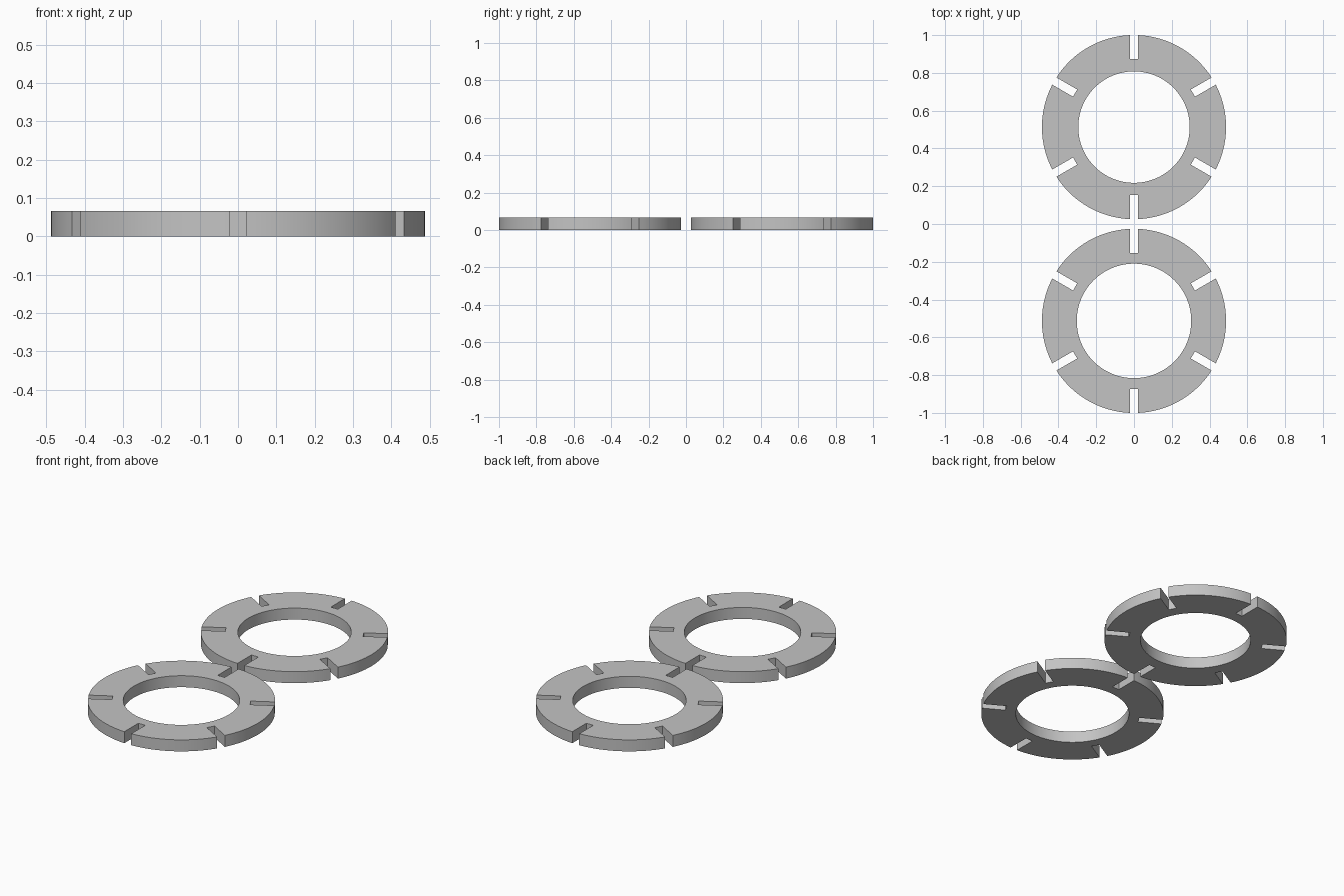
import bpy
import bmesh
from math import pi, sin, cos, asin, radians, tau

cube = bpy.data.objects.get("Cube")
if cube:
    bpy.data.objects.remove(cube, do_unlink=True)

OUTER = 0.4875
HEIGHT = 0.066
SLOT_HALF = 0.022
SLOT_FLOOR = 0.36
SLOTS = 6
ARC_STEPS = 20
CENTRE_Y = 0.513

grey = bpy.data.materials.new("plain grey")
grey.use_nodes = True
colour = (0.55, 0.55, 0.55, 1)
grey.diffuse_color = colour
grey.node_tree.nodes["Principled BSDF"].inputs["Base Color"].default_value = colour


def slotted_outline():
    """Outer edge with evenly spaced, parallel-sided radial slots."""
    points = []
    half = asin(SLOT_HALF / OUTER)
    pitch = tau / SLOTS
    for i in range(SLOTS):
        a = pi / 2 + i * pitch
        # Floor of the slot
        for side in (-SLOT_HALF, SLOT_HALF):
            points.append((SLOT_FLOOR * cos(a) - side * sin(a),
                           SLOT_FLOOR * sin(a) + side * cos(a)))
        # Rim up to the next slot
        for j in range(ARC_STEPS + 1):
            t = a + half + (pitch - 2 * half) * j / ARC_STEPS
            points.append((OUTER * cos(t), OUTER * sin(t)))
    return points


def circle(radius, steps=128):
    return [(radius * cos(tau * i / steps), radius * sin(tau * i / steps))
            for i in range(steps)]


def slotted_ring(name, y, bore):
    # Filled profile with a hole, extruded to the ring's thickness
    curve = bpy.data.curves.new(name + "_profile", 'CURVE')
    curve.dimensions = '2D'
    curve.fill_mode = 'BOTH'
    curve.extrude = HEIGHT / 2
    for outline in (slotted_outline(), circle(bore)):
        spline = curve.splines.new('POLY')
        spline.points.add(len(outline) - 1)
        for point, (px, py) in zip(spline.points, outline):
            point.co = (px, py, 0, 1)
        spline.use_cyclic_u = True
    ring = bpy.data.objects.new(name, curve)
    ring.location = (0, y, HEIGHT / 2)
    bpy.context.collection.objects.link(ring)

    bpy.ops.object.select_all(action='DESELECT')
    ring.select_set(True)
    bpy.context.view_layer.objects.active = ring
    bpy.ops.object.convert(target='MESH')
    ring = bpy.context.object

    # Join caps to walls
    bm = bmesh.new()
    bm.from_mesh(ring.data)
    bmesh.ops.remove_doubles(bm, verts=bm.verts, dist=0.0001)
    bmesh.ops.recalc_face_normals(bm, faces=bm.faces)
    bm.to_mesh(ring.data)
    bm.free()
    ring.data.materials.clear()
    ring.data.materials.append(grey)
    bpy.ops.object.shade_smooth_by_angle(angle=radians(30))


slotted_ring("front_slotted_ring", -CENTRE_Y, 0.303)
slotted_ring("back_slotted_ring", CENTRE_Y, 0.295)
